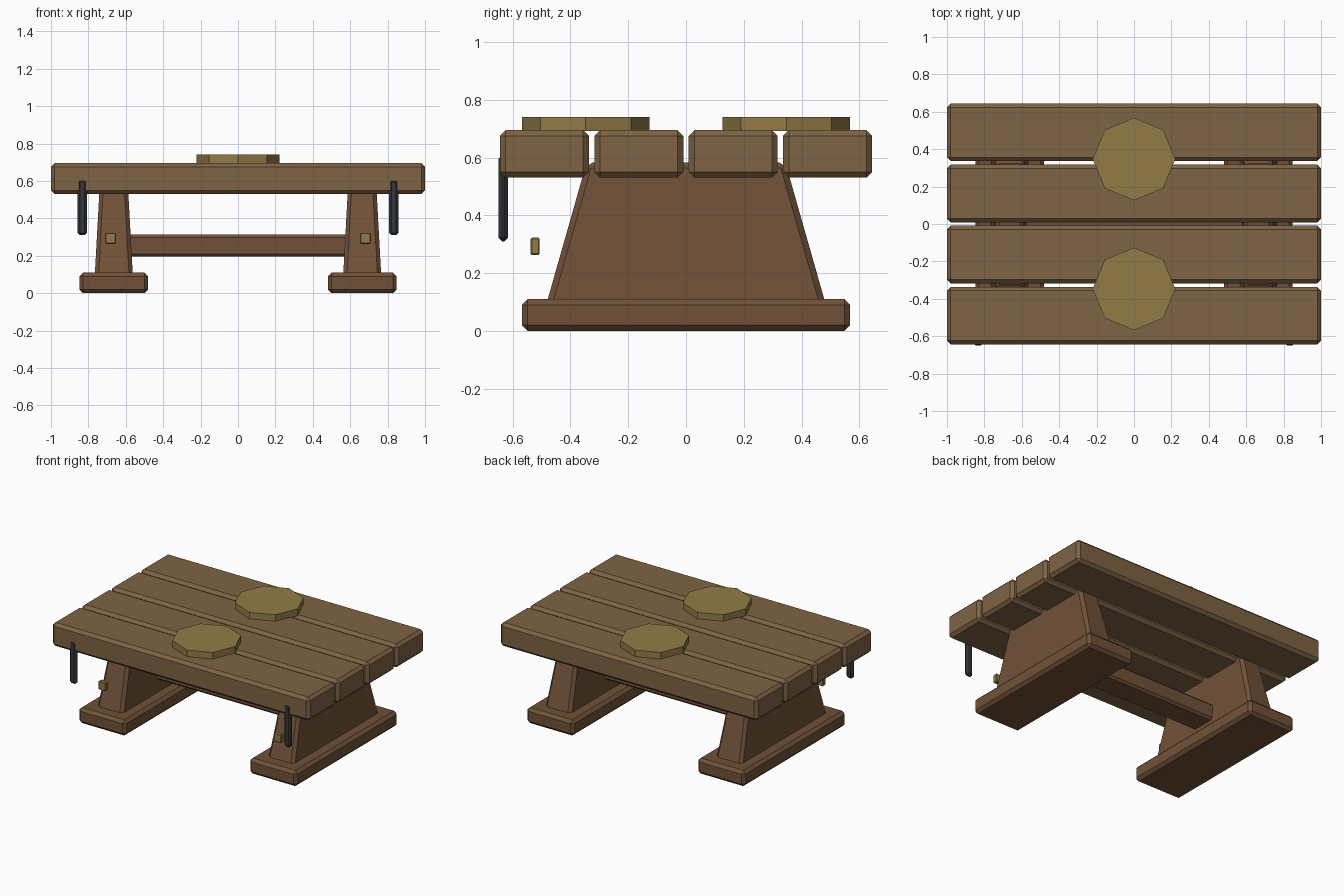
import bpy, bmesh
from math import pi

if "Cube" in bpy.data.objects:
    bpy.data.objects.remove(bpy.data.objects["Cube"])


def material(name, rgb):
    m = bpy.data.materials.new(name)
    m.diffuse_color = (*rgb, 1)
    m.use_nodes = True
    m.node_tree.nodes["Principled BSDF"].inputs["Base Color"].default_value = m.diffuse_color
    return m


PLANK = material("plank_wood", (0.21, 0.125, 0.058))
DARK = material("dark_wood", (0.165, 0.083, 0.04))
PALE = material("pale_wood", (0.29, 0.2, 0.062))
IRON = material("iron", (0.035, 0.038, 0.045))


def block(name, x, y, z, mat, bevel, taper=(1, 1)):
    """Chamfered box from (min, max) ranges; taper scales the top face."""
    bm = bmesh.new()
    bmesh.ops.create_cube(bm, size=1)
    for v in bm.verts:
        top = v.co.z > 0
        v.co.x *= (x[1] - x[0]) * (taper[0] if top else 1)
        v.co.y *= (y[1] - y[0]) * (taper[1] if top else 1)
        v.co.z *= z[1] - z[0]
    bmesh.ops.bevel(bm, geom=bm.edges[:], offset=bevel, segments=1, affect='EDGES')
    mesh = bpy.data.meshes.new(name)
    bm.to_mesh(mesh)
    bm.free()
    mesh.materials.append(mat)
    ob = bpy.data.objects.new(name, mesh)
    ob.location = (sum(x) / 2, sum(y) / 2, sum(z) / 2)
    bpy.context.collection.objects.link(ob)
    return ob


def around(c, half):
    return (c - half, c + half)


# Four thick top planks
for i in range(4):
    block(f"top_plank_{i + 1}", (-1, 1), around((i - 1.5) * 0.3265, 0.154),
          (0.53, 0.695), PLANK, 0.02)

# Trestles with their feet, pegs and hanging iron bars
for side, s in (("left", -1), ("right", 1)):
    block(f"{side}_foot", around(s * 0.664, 0.184), (-0.568, 0.568), (0, 0.11), DARK, 0.02)
    block(f"{side}_leg", around(s * 0.664, 0.102), (-0.484, 0.484), (0.09, 0.583),
          DARK, 0.02, (0.735, 0.71))
    block(f"{side}_peg", around(s * 0.681, 0.029), (-0.538, -0.506), (0.263, 0.323),
          PALE, 0.005)
    block(f"{side}_iron_bar", around(s * 0.833, 0.026), (-0.649, -0.616), (0.31, 0.608),
          IRON, 0.013)

# Stretcher between the trestles
block("stretcher", (-0.61, 0.61), (-0.09, 0.09), (0.195, 0.313), DARK, 0.015)

# Octagonal boards lying on the table
for name, y in (("front_board", -0.347), ("back_board", 0.347)):
    bpy.ops.mesh.primitive_cylinder_add(vertices=8, radius=0.221, depth=0.05,
                                        location=(0, y, 0.716))
    ob = bpy.context.object
    ob.name = name
    ob.data.materials.append(PALE)
